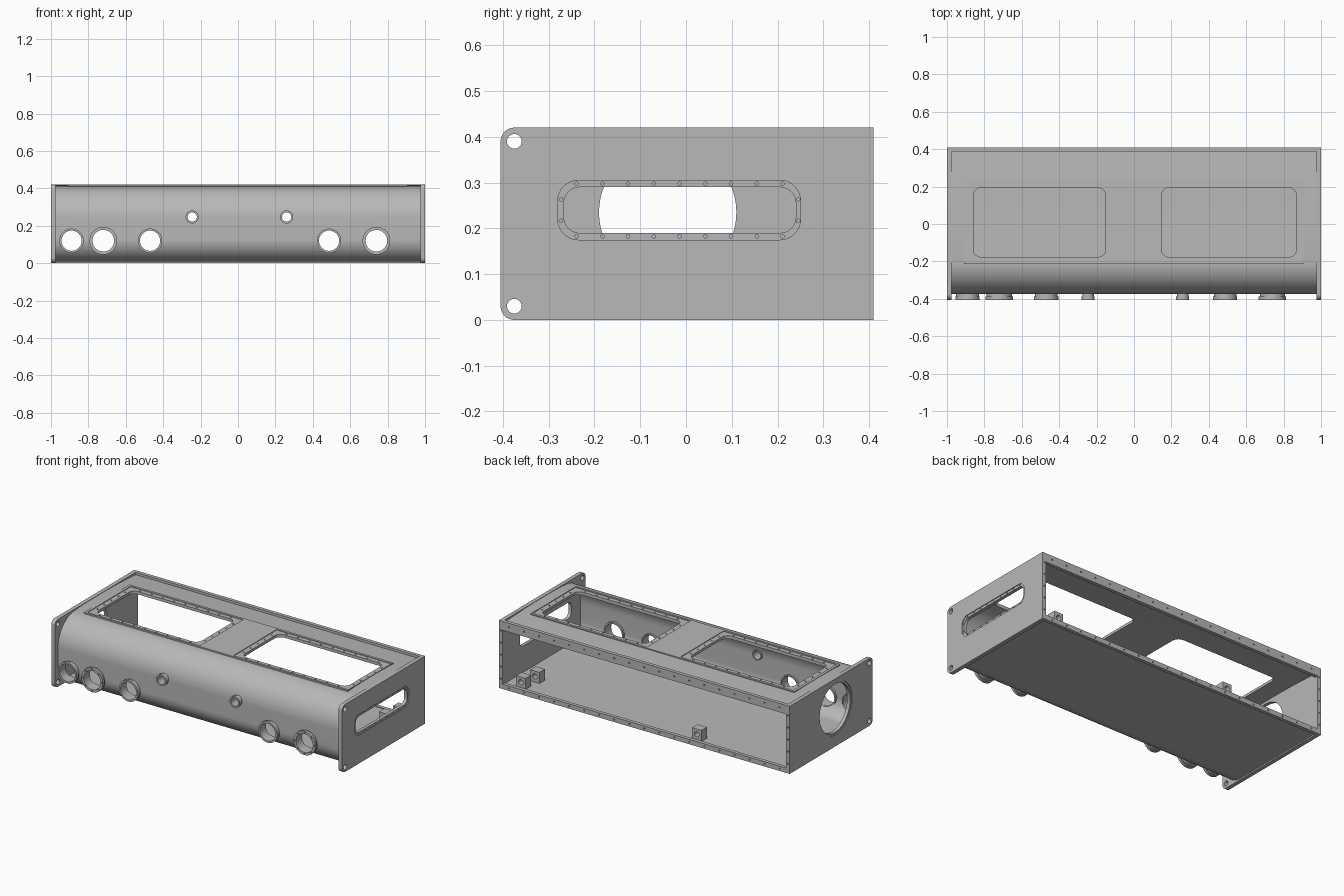
import bpy, bmesh
from math import sin, cos, pi, radians
from mathutils import Vector

if "Cube" in bpy.data.objects:
    bpy.data.objects.remove(bpy.data.objects["Cube"])

grey = bpy.data.materials.new("cast grey")
grey.use_nodes = True
grey.diffuse_color = (0.48, 0.48, 0.48, 1)
grey.node_tree.nodes["Principled BSDF"].inputs["Base Color"].default_value = (0.48, 0.48, 0.48, 1)

AXES = {"x": lambda a, b, d: (d, a, b),
        "y": lambda a, b, d: (a, d, b),
        "z": lambda a, b, d: (a, b, d)}


def add_prism(bm, outline, axis, d0, d1):
    """Extrude a flat outline along one axis."""
    place = AXES[axis]
    lo = [bm.verts.new(place(a, b, d0)) for a, b in outline]
    hi = [bm.verts.new(place(a, b, d1)) for a, b in outline]
    n = len(lo)
    faces = [bm.faces.new(lo), bm.faces.new(hi)]
    faces += [bm.faces.new((lo[i], lo[(i + 1) % n], hi[(i + 1) % n], hi[i])) for i in range(n)]
    bmesh.ops.recalc_face_normals(bm, faces=faces)


def build(name, prisms):
    bm = bmesh.new()
    for p in prisms:
        add_prism(bm, *p)
    me = bpy.data.meshes.new(name)
    bm.to_mesh(me)
    bm.free()
    me.materials.append(grey)
    ob = bpy.data.objects.new(name, me)
    bpy.context.collection.objects.link(ob)
    return ob


def activate(ob):
    bpy.ops.object.select_all(action="DESELECT")
    ob.select_set(True)
    bpy.context.view_layer.objects.active = ob


def combine(ob, prisms, operation="DIFFERENCE"):
    """Boolean a set of prisms with the object and discard the helper."""
    tool = build("helper", prisms)
    mod = ob.modifiers.new("bool", "BOOLEAN")
    mod.operation, mod.solver, mod.object = operation, "EXACT", tool
    activate(ob)
    bpy.ops.object.modifier_apply(modifier=mod.name)
    bpy.data.objects.remove(tool)


def smooth(ob):
    activate(ob)
    bpy.ops.object.shade_smooth_by_angle(angle=radians(30))


def arc(a, b, r, start, end, n):
    return [(a + r * cos(radians(start + (end - start) * i / n)),
             b + r * sin(radians(start + (end - start) * i / n))) for i in range(n + 1)]


def circle(a, b, r, n=40):
    return arc(a, b, r, 0, 360 - 360 / n, n - 1)


def rect(a0, a1, b0, b1, r=0):
    if not r:
        return [(a0, b0), (a1, b0), (a1, b1), (a0, b1)]
    return (arc(a1 - r, b1 - r, r, 0, 90, 8) + arc(a0 + r, b1 - r, r, 90, 180, 8)
            + arc(a0 + r, b0 + r, r, 180, 270, 8) + arc(a1 - r, b0 + r, r, 270, 360, 8))


def spread(lo, hi, n):
    return [lo + (hi - lo) * i / (n - 1) for i in range(n)]


def border_dots(a0, a1, b0, b1, na, nb, inset):
    """Screw positions along the four sides of a rectangle."""
    dots = [(a, b) for a in spread(a0 + inset, a1 - inset, na) for b in (b0, b1)]
    return dots + [(a, b) for b in spread(b0 + inset, b1 - inset, nb) for a in (a0, a1)]


def screw_holes(dots, axis, d0, d1, r=0.005):
    return [(circle(a, b, r, 8), axis, d0, d1) for a, b in dots]


# Curved housing shell, open at the back
def section(t):
    top = [(0.395, 0.405 - t), (0.3, 0.411 - t), (0.19, 0.416 - t), (0.08, 0.418 - t),
           (-0.06, 0.418 - t), (-0.15, 0.416 - t)]
    upper = arc(-0.205, 0.242, 0.17 - t, 90, 180, 16)
    lower = arc(-0.255, 0.128, 0.12 - t, 180, 270, 14)
    return top + upper + lower + [(0.395, 0.008 + t)]


shell = build("housing_shell", [(section(0) + section(0.018)[::-1], "x", -0.978, 0.978)])

# Raised pad on top, with two recessed window seats
combine(shell, [(rect(-0.91, 0.905, -0.215, 0.235), "z", 0.402, 0.42)], "UNION")
windows = [(-0.893, -0.118), (0.112, 0.902)]
seats = [(rect(x0, x1, -0.202, 0.22), "z", 0.416, 0.45) for x0, x1 in windows]
openings = [(rect(x0 + 0.034, x1 - 0.034, -0.176, 0.193, 0.04), "z", 0.33, 0.45)
            for x0, x1 in windows]
for cutter in seats + openings:
    combine(shell, [cutter])
window_screws = []
for x0, x1 in windows:
    dots = border_dots(x0 + 0.017, x1 - 0.017, -0.189, 0.206, 9, 5, 0.06)
    window_screws += screw_holes(dots, "z", 0.41, 0.45)
combine(shell, window_screws)

# Front ports: x, z, flange radius, bore radius, bolted flange
ports = [(-0.89, 0.12, 0.065, 0.054, False), (-0.72, 0.12, 0.074, 0.058, True),
         (-0.47, 0.12, 0.065, 0.054, False), (-0.245, 0.247, 0.035, 0.025, False),
         (0.26, 0.247, 0.035, 0.025, False), (0.487, 0.12, 0.065, 0.054, False),
         (0.74, 0.12, 0.074, 0.058, True)]
combine(shell, [(circle(x, z, bore + 0.001), "y", -0.45, -0.28) for x, z, _, bore, _ in ports])
smooth(shell)

for i, (x, z, r, bore, bolted) in enumerate(ports):
    neck = bore + 0.6 * (r - bore)
    port = build(f"front_port_{i + 1}", [(circle(x, z, neck), "y", -0.395, -0.345)])
    combine(port, [(circle(x, z, r), "y", -0.405, -0.388)], "UNION")
    combine(port, [(circle(x, z, bore), "y", -0.45, -0.28)])
    if bolted:
        combine(port, screw_holes(circle(x, z, (r + bore) / 2, 8), "y", -0.45, -0.397, 0.0045))
    smooth(port)

# End plates with rounded front corners and mounting holes
plate_outline = ([(0.41, 0), (0.41, 0.42)] + arc(-0.375, 0.39, 0.03, 90, 180, 8)
                 + arc(-0.375, 0.03, 0.03, 180, 270, 8))
mounts = [(circle(-0.375, z, 0.016, 24), "x", -1.1, 1.1) for z in (0.03, 0.39)]
left_plate = build("left_end_plate", [(plate_outline, "x", 0.975, 1)])
right_plate = build("right_end_plate", [(plate_outline, "x", -1, -0.975)])
back_edge_dots = spread(0.06, 0.36, 5)
for plate, side in ((left_plate, 1), (right_plate, -1)):
    combine(plate, mounts)
    combine(plate, screw_holes([(side * 0.987, z) for z in back_edge_dots], "y", 0.4, 0.45))

# Slot in the left plate
combine(left_plate, [(rect(-0.28, 0.25, 0.175, 0.305, 0.045), "x", 0.995, 1.1)])
combine(left_plate, [(rect(-0.267, 0.24, 0.19, 0.29, 0.035), "x", 0.9, 1.1)])
slot_dots = border_dots(-0.273, 0.245, 0.1825, 0.2975, 9, 2, 0.034)
combine(left_plate, screw_holes(slot_dots, "x", 0.988, 1.1, 0.004))

# Round port in the right plate
combine(right_plate, [(circle(-0.04, 0.235, 0.163, 64), "x", -1.1, -0.996)])
combine(right_plate, [(circle(-0.04, 0.235, 0.15, 64), "x", -1.1, -0.9)])
smooth(left_plate)
smooth(right_plate)

# Back flange rails with screw holes
for name, z0, z1, zs in (("back_top_rail", 0.365, 0.42, 0.395), ("back_bottom_rail", 0, 0.03, 0.015)):
    rail = build(name, [(rect(-0.976, 0.976, z0, z1), "y", 0.388, 0.41)])
    combine(rail, screw_holes([(x, zs) for x in spread(-0.93, 0.93, 19)], "y", 0.4, 0.45))

# Drilled brackets on the floor
for i, (x, y) in enumerate([(0.865, 0.36), (0.845, 0.25), (-0.345, 0.36)]):
    block = build(f"floor_bracket_{i + 1}",
                  [(rect(x - 0.032, x + 0.032, 0.02, 0.095), "y", y - 0.027, y + 0.027)])
    combine(block, [(circle(x, 0.062, 0.016, 20), "y", y - 0.1, y + 0.1)])
    smooth(block)
